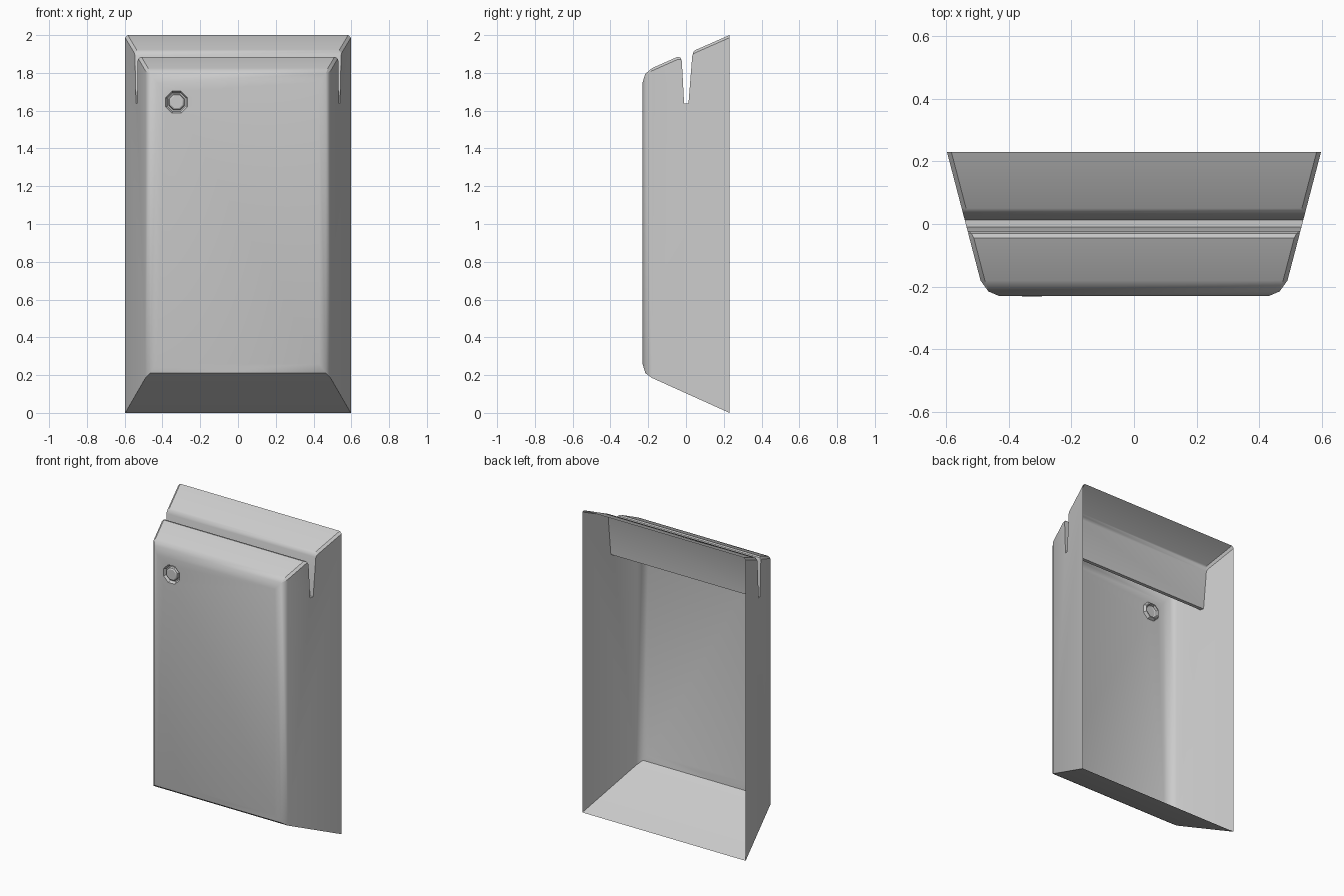
import bpy, bmesh
from math import cos, sin, radians, pi

if "Cube" in bpy.data.objects:
    bpy.data.objects.remove(bpy.data.objects["Cube"])

FRONT = -0.23
BX, BZ = -0.325, 1.645          # button centre


def half_width(y):
    """Half width of the casing at depth y: rounded front edge, then a straight taper."""
    pts = [(-0.23, 0.43), (-0.215, 0.465), (-0.18, 0.49), (0.23, 0.597)]
    for (a, wa), (b, wb) in zip(pts, pts[1:]):
        if y <= b + 1e-6:
            return wa + (wb - wa) * (y - a) / (b - a)


def octagon(bm, r, y):
    return [bm.verts.new((BX + r * cos(radians(22.5) + i * pi / 4), y,
                          BZ + r * sin(radians(22.5) + i * pi / 4))) for i in range(8)]


def bridge(bm, a, b):
    for i in range(8):
        bm.faces.new((a[i], a[(i + 1) % 8], b[(i + 1) % 8], b[i]))


def finish(bm, name):
    bmesh.ops.remove_doubles(bm, verts=bm.verts, dist=1e-5)
    bmesh.ops.recalc_face_normals(bm, faces=bm.faces)
    me = bpy.data.meshes.new(name)
    bm.to_mesh(me)
    bm.free()
    ob = bpy.data.objects.new(name, me)
    bpy.context.collection.objects.link(ob)
    bpy.ops.object.select_all(action='DESELECT')
    ob.select_set(True)
    bpy.context.view_layer.objects.active = ob
    bpy.ops.object.shade_smooth_by_angle(angle=radians(32))
    return ob


# Side profile (y, z, edge chamfer): bottom from back to front, then top from front to back
bottom = [(0.23, 0, 0), (-0.18, 0.185, 0), (-0.215, 0.21, 0), (FRONT, 0.26, 0)]
top = [(FRONT, 1.75, 0), (-0.215, 1.795, 0), (-0.18, 1.825, 0.014),
       (-0.045, 1.885, 0.014), (-0.03, 1.882, 0.01), (-0.022, 1.862, 0),
       (-0.01, 1.637, 0), (0.013, 1.637, 0),                 # V groove
       (0.033, 1.89, 0), (0.04, 1.912, 0.01), (0.05, 1.921, 0.014), (0.23, 2.0, 0.014)]
profile = bottom + top

# Casing: hollow tapered shell, open at the back
bm = bmesh.new()
strip, side = {}, {}
for s in (-1, 1):
    strip[s] = [bm.verts.new((s * (half_width(y) - c), y, z)) for y, z, c in profile]
    side[s] = [bm.verts.new((s * half_width(y), y, z - c)) for y, z, c in profile]
front = len(bottom) - 1
for i in range(len(profile) - 1):
    if i != front:
        bm.faces.new((strip[-1][i], strip[-1][i + 1], strip[1][i + 1], strip[1][i]))
    for s in (-1, 1):
        if profile[i][2] or profile[i + 1][2]:
            bm.faces.new((strip[s][i], strip[s][i + 1], side[s][i + 1], side[s][i]))
for s in (-1, 1):
    p = side[s]
    bm.faces.new([p[0], p[1]] + p[6:])                       # tapered side with groove notch
    for k in (1, 2):                                         # rounded front edge
        bm.faces.new((p[k], p[k + 1], p[6 - k], p[7 - k]))
bmesh.ops.remove_doubles(bm, verts=bm.verts, dist=1e-5)

# Front panel with an octagonal hole
bm.verts.ensure_lookup_table()
rim = [v for v in bm.verts if abs(v.co.y - FRONT) < 1e-5]
rim_edges = [e for e in bm.edges if e.verts[0] in rim and e.verts[1] in rim]
for a in rim:
    for b in rim:
        same = (abs(a.co.x - b.co.x) < 1e-5) + (abs(a.co.z - b.co.z) < 1e-5)
        if a != b and same == 1 and not bm.edges.get((a, b)):
            rim_edges.append(bm.edges.new((a, b)))
hole = octagon(bm, 0.063, FRONT)
hole_edges = [bm.edges.new((hole[i], hole[(i + 1) % 8])) for i in range(8)]
bmesh.ops.triangle_fill(bm, edges=rim_edges + hole_edges, use_beauty=True,
                        use_dissolve=False, normal=(0, -1, 0))

# Recess around the button
r1, r2 = octagon(bm, 0.053, -0.212), octagon(bm, 0.046, -0.212)
bridge(bm, hole, r1)
bridge(bm, r1, r2)
finish(bm, "casing")

# Push button
bm = bmesh.new()
rings = [octagon(bm, r, y) for r, y in ((0.046, -0.212), (0.042, -0.226), (0.034, -0.231))]
bridge(bm, rings[0], rings[1])
bridge(bm, rings[1], rings[2])
bm.faces.new(rings[2])
button = finish(bm, "button")
if button.data.polygons[-1].normal.y > 0:
    button.data.flip_normals()
